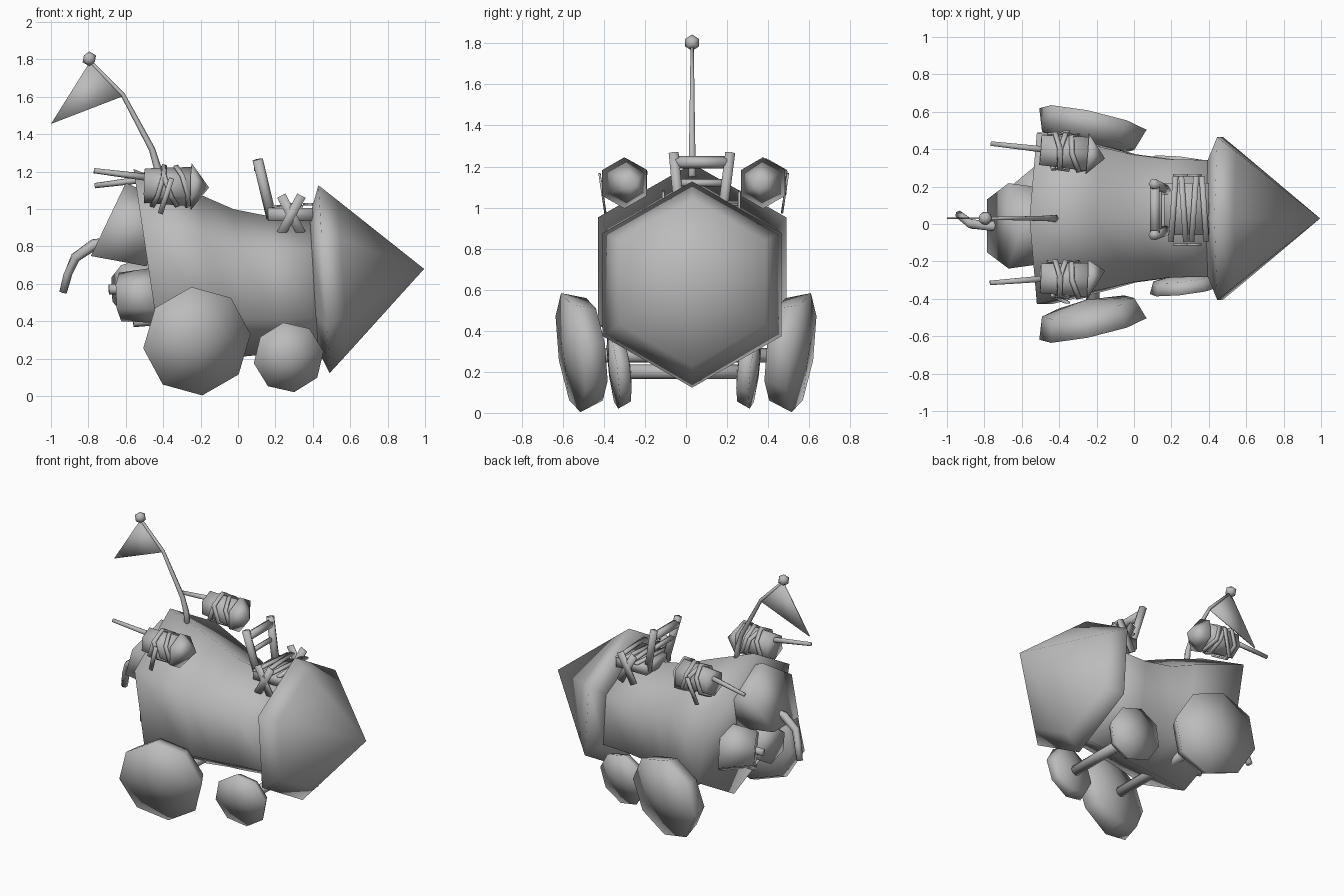
import bpy, bmesh, math
from mathutils import Vector, Euler

cube = bpy.data.objects.get("Cube")
if cube:
    bpy.data.objects.remove(cube)

grey = bpy.data.materials.new("plain_grey")
grey.use_nodes = True
grey.diffuse_color = (0.5, 0.5, 0.5, 1)
grey.node_tree.nodes["Principled BSDF"].inputs["Base Color"].default_value = (0.5, 0.5, 0.5, 1)


def finish(name, bm):
    """Make a soft-shaded object from the bmesh."""
    bmesh.ops.remove_doubles(bm, verts=bm.verts, dist=0.0005)
    bmesh.ops.recalc_face_normals(bm, faces=bm.faces)
    for f in bm.faces:
        f.smooth = True
    mesh = bpy.data.meshes.new(name)
    bm.to_mesh(mesh)
    bm.free()
    mesh.materials.append(grey)
    bpy.context.collection.objects.link(bpy.data.objects.new(name, mesh))


def loft(name, stations, sides=6, normal=None, cap=True, phase=0):
    """Skin rings given as (point, radius[, normal]); a vertex of each ring points up."""
    bm = bmesh.new()
    pts = [Vector(s[0]) for s in stations]
    rings = []
    for i, s in enumerate(stations):
        if len(s) > 2:
            d = Vector(s[2])
        elif normal:
            d = Vector(normal)
        else:
            d = pts[min(i + 1, len(pts) - 1)] - pts[max(i - 1, 0)]
        d.normalize()
        ref = Vector((0, 0, 1)) if abs(d.z) < 0.95 else Vector((1, 0, 0))
        u = (ref - d * ref.dot(d)).normalized()
        v = d.cross(u)
        angles = [phase + k * math.tau / sides for k in range(sides)]
        rings.append([bm.verts.new(pts[i] + s[1] * (u * math.cos(a) + v * math.sin(a))) for a in angles])
    for a, b in zip(rings, rings[1:]):
        for k in range(sides):
            m = (k + 1) % sides
            bm.faces.new((a[k], a[m], b[m], b[k]))
    if cap:
        for ring, s in ((rings[0], stations[0]), (rings[-1], stations[-1])):
            if s[1] > 0.001:
                bm.faces.new(ring)
    finish(name, bm)


def box(name, center, size, rot=(0, 0, 0)):
    bm = bmesh.new()
    bmesh.ops.create_cube(bm, size=1)
    turn = Euler([math.radians(a) for a in rot]).to_matrix()
    for v in bm.verts:
        v.co = turn @ Vector([c * s for c, s in zip(v.co, size)]) + Vector(center)
    finish(name, bm)


def strap(name, center, normal, r, w):
    """Flat band wound around a point."""
    c, n = Vector(center), Vector(normal).normalized() * w / 2
    loft(name, [(c - n, r), (c + n, r), (c + n, r - .015), (c - n, r - .015), (c - n, r)],
         normal=normal, cap=False)


def wheel(name, center, axis, r, depth, phase):
    c, a = Vector(center), Vector(axis).normalized()
    profile = [(-.95, 0), (-.6, .86), (.4, 1), (.7, 0)]
    loft(name, [(c + a * t * depth, r * k) for t, k in profile], sides=8, normal=axis, phase=phase)


MID = .03

# Hull and nose
loft("hull", [((-.48, MID, .69), .53, (1, 0, .15)), ((-.15, MID, .64), .44, (1, 0, .12)),
              ((.0, MID, .605), .395, (1, 0, .06)), ((.2, MID, .595), .365, (1, 0, .06)),
              ((.42, MID, .6), .36, (1, 0, .06))])
loft("nose_cone", [((.405, MID, .605), .36), ((.46, MID, .625), .503), ((.56, MID, .635), .41),
                   ((.995, MID, .68), 0)], normal=(1, 0, .06))

# Engines at the back
loft("main_engine", [((-.42, -.01, .84), .2), ((-.703, -.01, .924), .24)], sides=5, normal=(-.9, 0, .43))
loft("left_engine", [((-.42, .2, .58), .18), ((-.62, .09, .57), .13)])
loft("left_engine_outlet", [((-.58, .12, .575), .03), ((-.69, .11, .57), .027)])
loft("right_engine", [((-.42, -.11, .54), .15), ((-.63, -.07, .53), .13)])
loft("engine_bolt", [((-.42, .03, .41), .03), ((-.56, .02, .395), .027)])
loft("tail_pipe", [((-.68, -.01, .82), .03), ((-.77, -.01, .81), .03), ((-.87, 0, .74), .027),
                   ((-.91, .03, .65), .025), ((-.935, .05, .555), .022)])

# Side rockets lashed to the hull
for side, s, y0, y1, tip, stick in (("left", 1, .395, .375, .35, (-.765, .43, 1.125)),
                                    ("right", -1, -.29, -.30, -.25, (-.77, -.315, 1.205))):
    back, front = Vector((-.5, y0, 1.125)), Vector((-.25, y1, 1.12))
    loft(side + "_rocket", [(back, .092), (front, .105)])
    loft(side + "_rocket_tip", [(front, .125, front - back), ((-.155, tip, 1.115), 0, front - back)])
    loft(side + "_rocket_stick", [(stick, .014), (back + Vector((.05, 0, .04)), .02)])
    for k, (t, lean, yaw) in enumerate(((.3, -.3, .12), (.55, .35, -.15), (.8, .3, .2))):
        strap(f"{side}_rocket_strap_{k}", back.lerp(front, t), (1, yaw, lean), .118, .025)
    box(side + "_strap_end", (-.385, y1 + s * .107, 1.07), (.028, .01, .2), (s * -8, 18, 0))

# Flag
loft("flag_pole", [((-.42, MID, 1.1), .022), ((-.43, MID, 1.22), .02), ((-.46, MID, 1.32), .017),
                   ((-.615, MID, 1.61), .012), ((-.79, MID, 1.79), .009)])
bm = bmesh.new()
bmesh.ops.create_icosphere(bm, subdivisions=1, radius=.04)
bmesh.ops.translate(bm, verts=bm.verts, vec=(-.795, MID, 1.803))
finish("flag_ball", bm)
bm = bmesh.new()
corners = [(-.79, 1.79), (-.61, 1.605), (-1, 1.455)]
near, far = [[bm.verts.new((x, MID + dy, z)) for x, z in corners] for dy in (-.004, .004)]
bm.faces.new(near)
bm.faces.new(far)
for k in range(3):
    m = (k + 1) % 3
    bm.faces.new((near[k], near[m], far[m], far[k]))
finish("flag", bm)

# Seat tied down with bands
box("seat", (.28, .08, .97), (.24, .28, .07))
for side, low, top, band in (("left", .175, .215, .26), ("right", -.03, -.06, -.11)):
    loft(side + "_seat_post", [((.18, low, .95), .028), ((.105, top, 1.265), .028)])
    for k, lean in enumerate((28, -28)):
        box(f"{side}_seat_band_{k}", (.285, band, .97), (.05, .012, .23), (0, lean, 0))
for z, r in ((1.12, .018), (1.22, .03)):
    loft("upper_seat_rail" if z > 1.2 else "lower_seat_rail",
         [((.38 - z * .22, -.05, z), r), ((.38 - z * .22, .2, z), r)])
for k in range(4):
    box(f"seat_top_band_{k}", (.21 + k * .055, .08, 1.015 + .01 * (k % 2)), (.03, .35, .012), (0, 0, (-4, 4)[k % 2]))

# Wheels and axles
for side, s in (("left", 1), ("right", -1)):
    wheel(side + "_rear_wheel", (-.23, s * .515, .3), (.22, s, -.14), .295, .12, s * -.13)
    wheel(side + "_front_wheel", (.268, s * .32 - .01, .21), (.12, s, -.12), .19, .065, s * -.17)
for name, x, z, w in (("front", .27, .2, .3), ("rear", -.22, .28, .48)):
    loft(name + "_axle", [((x, -w, z), .035), ((x, w, z), .035)], sides=8)
